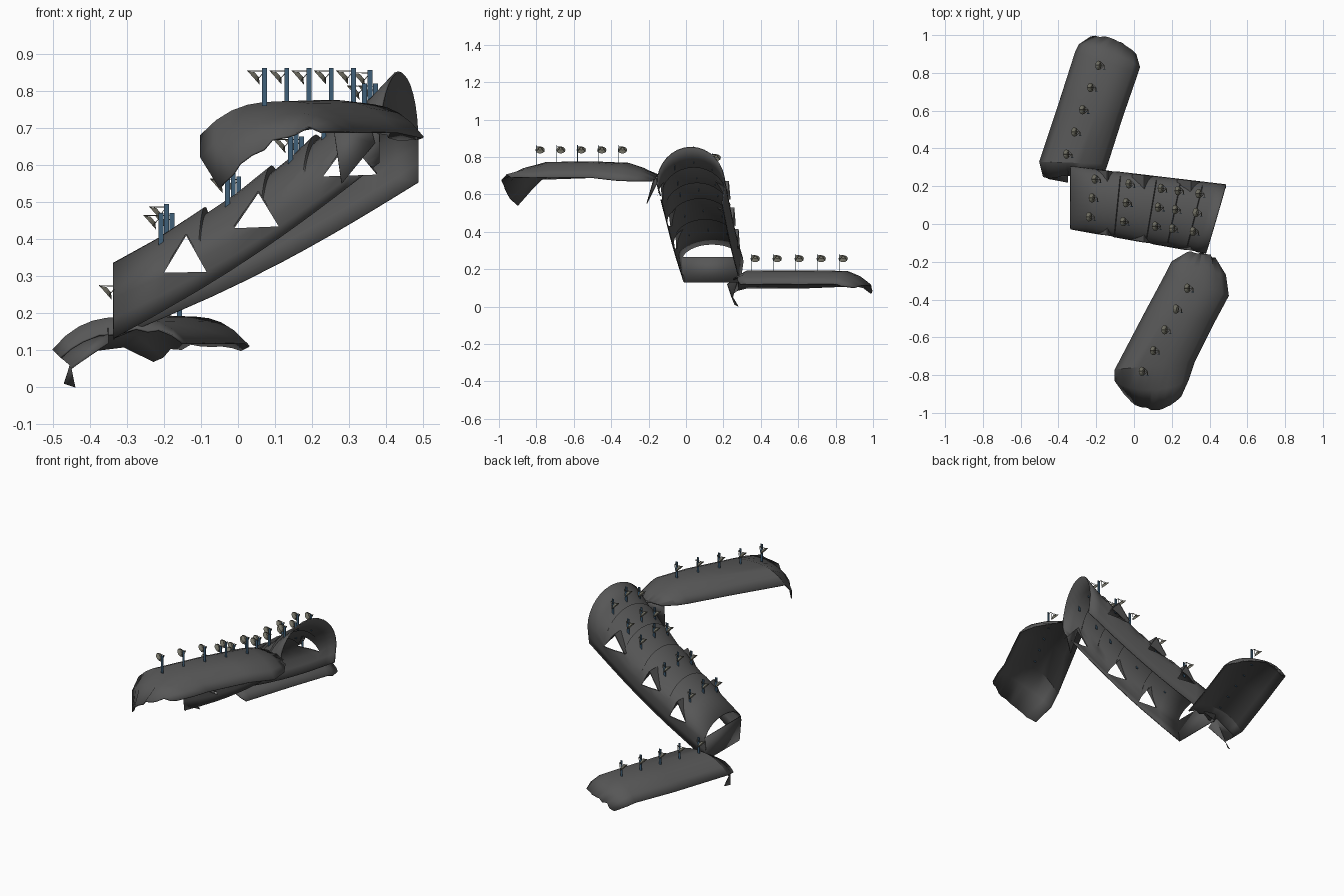
import bpy, bmesh, math, random
from mathutils import Vector, Matrix

if "Cube" in bpy.data.objects:
    bpy.data.objects.remove(bpy.data.objects["Cube"])

random.seed(4)


def material(name, rgb):
    m = bpy.data.materials.new(name)
    m.diffuse_color = (*rgb, 1)
    m.use_nodes = True
    m.node_tree.nodes["Principled BSDF"].inputs["Base Color"].default_value = m.diffuse_color
    return m


dark = material("dark_shell", (.095, .095, .095))
blue = material("pole_blue", (.05, .115, .19))
olive = material("dish_olive", (.17, .165, .13))


def make(name, verts, faces, thick=0.0, smooth=True, mat=dark):
    me = bpy.data.meshes.new(name)
    me.from_pydata([tuple(v) for v in verts], [], faces)
    bm = bmesh.new()
    bm.from_mesh(me)
    bmesh.ops.recalc_face_normals(bm, faces=bm.faces)
    bm.to_mesh(me)
    bm.free()
    ob = bpy.data.objects.new(name, me)
    bpy.context.collection.objects.link(ob)
    me.materials.append(mat)
    if smooth:
        bpy.ops.object.select_all(action='DESELECT')
        ob.select_set(True)
        bpy.context.view_layer.objects.active = ob
        bpy.ops.object.shade_smooth_by_angle(angle=math.radians(30))
    if thick:
        m = ob.modifiers.new("thickness", 'SOLIDIFY')
        m.thickness = thick
        m.offset = 0
    return ob


def loft(name, rows, thick):
    n = len(rows[0])
    faces = [(i * n + j, i * n + j + 1, (i + 1) * n + j + 1, (i + 1) * n + j)
             for i in range(len(rows) - 1) for j in range(n - 1)]
    return make(name, [p for r in rows for p in r], faces, thick)


# Platform canopies: each row = left point, crown height, right point, outward bow in y
def canopy(name, rows, seg=10):
    out = []
    for i, (l, crown, r, bow) in enumerate(rows):
        l, r = Vector(l), Vector(r)
        row = []
        for j in range(seg + 1):
            f = j / seg
            p = l.lerp(r, f)
            b = 1 - abs(2 * f - 1) ** 2.7
            p.z += b * (crown - (l.z + r.z) / 2)
            p.y += b * bow
            # ragged ends
            if i in (0, len(rows) - 1) and 0 < j < seg:
                p += Vector([random.uniform(-.008, .008) for _ in range(3)])
            row.append(p)
        out.append(row)
    loft(name, out, 0.006)


canopy("lower_canopy", [
    ((-.48, .25, .08), .15, (-.15, .29, .12), -.01),
    ((-.50, .33, .10), .188, (-.14, .32, .12), 0),
    ((-.39, .66, .10), .19, (-.06, .57, .12), 0),
    ((-.31, .91, .11), .188, (.02, .80, .12), 0),
    ((-.29, .95, .10), .165, (.03, .83, .11), .02),
    ((-.23, .99, .07), .115, (.01, .90, .10), .03)])
canopy("upper_canopy", [
    ((-.05, -.90, .54), .665, (.25, -.91, .69), -.075),
    ((-.10, -.83, .62), .73, (.29, -.82, .69), -.05),
    ((-.10, -.77, .68), .77, (.32, -.73, .69), 0),
    ((.05, -.485, .69), .774, (.43, -.51, .69), 0),
    ((.17, -.26, .695), .765, (.50, -.38, .675), 0),
    ((.20, -.20, .70), .735, (.485, -.27, .67), 0),
    ((.27, -.165, .69), .70, (.43, -.18, .67), .02)])

# Loose hanging flaps at the canopy corners
make("lower_flap", [(-.49, .28, .09), (-.455, .24, .06), (-.47, .26, .01), (-.44, .28, 0),
                    (-.45, .25, .05), (-.35, .22, .12), (-.35, .28, .16)],
     [(0, 1, 4, 5, 6), (1, 2, 3, 4)], 0.003)
make("upper_flap", [(.26, -.17, .69), (.28, -.21, .55), (.37, -.155, .66), (.36, -.16, .70)],
     [(0, 1, 2), (0, 2, 3)], 0.004)

# Sloping vaulted tunnel
HALF = 0.165


def tparam(x):
    return min(1, max(0, (x + .34) / .8))


def spot(x, d):
    t = tparam(x)
    return x + d * .33 * t, .14 - .147 * (x + .34) + d * (1 + .1 * t)


def heights(x, d):
    t = tparam(x)
    sag = .035 * math.sin(math.pi * t)
    base = .13 + .52 * (x + .34) - sag * .8 + (.08 * t if d < 0 else .025 * t)
    spring = .24 + .54 * (x + .34) - sag
    crown = .34 + .65 * (x + .34) - sag
    return base, spring, crown


def roof_z(x, d):
    _, s, c = heights(x, d)
    return s + (c - s) * math.sqrt(max(0, 1 - (d / HALF) ** 2))


def section(x, lift):
    pts = []
    arc = 16
    for k in range(-2, arc + 3):
        a = math.pi * min(arc, max(0, k)) / arc
        d = -HALF * math.cos(a)
        base, s, c = heights(x, d)
        px, py = spot(x, d)
        if k < 0 or k > arc:
            out = (-k if k < 0 else k - arc) / 2
            z = s + (base - s) * out
            py -= math.copysign(.015 * out, d)
        else:
            z = s + (c - s + lift) * math.sin(a)
        pts.append((px, py, z))
    return pts


bays = [-.34, -.09, .09, .21, .32, .435]
rows = []
for a, b in zip(bays, bays[1:]):
    rows += [section(a + .004, -.008), section((a + b) / 2, -.004), section(b, .012)]
tunnel = loft("stair_tunnel", rows, 0.006)

# Low end panel under the arched opening
make("end_panel", [(-.336, -.01, .13), (-.336, .29, .13), (-.336, .305, .265), (-.336, -.025, .265)],
     [(0, 1, 2, 3)], 0.005)

# Triangular window openings cut through both walls
windows = [((-.20, .31), (-.14, .41), (-.085, .312)),
           ((-.01, .43), (.055, .525), (.11, .435)),
           ((.23, .57), (.30, .665), (.375, .575))]
cv, cf = [], []
for tri in windows:
    o = len(cv)
    cv += [(x, y, z) for y in (-.4, .5) for x, z in tri]
    cf += [(o, o + 1, o + 2), (o + 5, o + 4, o + 3)]
    cf += [(o + i, o + 3 + i, o + 3 + (i + 1) % 3, o + (i + 1) % 3) for i in range(3)]
cutter = make("window_cutter", cv, cf, smooth=False)
cutter.hide_render = True
cutter.display_type = 'WIRE'
cut = tunnel.modifiers.new("windows", 'BOOLEAN')
cut.operation = 'DIFFERENCE'
cut.solver = 'EXACT'
cut.object = cutter

# Gabled dormer roofs from the wall plane back to the vault, over each window
gv, gf = [], []
for tri in windows:
    for side in (-1, 1):
        for (xa, za), (xb, zb) in zip(tri, tri[1:]):
            for i in range(6):
                x, z = xa + (xb - xa) * i / 5, za + (zb - za) * i / 5 + .004
                ux = x - side * HALF * .33 * tparam(x)
                _, s, c = heights(ux, side)
                f = min(1, max(0, (z - s) / (c - s)))
                inner = side * HALF * math.sqrt(1 - f * f)
                o = len(gv)
                gv += [(x, spot(ux, side * HALF)[1], z), (x, spot(ux, inner)[1], z)]
                if i:
                    gf.append((o - 2, o - 1, o + 1, o))
make("window_dormers", gv, gf, 0.004, smooth=False)


# Lamps: blue blade pole, open dish and thin wire struts
def bar(bm, a, b, r=.0012):
    a, b = Vector(a), Vector(b)
    q = (b - a).to_track_quat('Z', 'Y').to_matrix().to_4x4()
    bmesh.ops.create_cone(bm, cap_ends=True, segments=4, radius1=r, radius2=r,
                          depth=(b - a).length, matrix=Matrix.Translation((a + b) / 2) @ q)


poles, lamps = bmesh.new(), bmesh.new()


def lamp(x, y, z, h=.095):
    px, py, top = x + .022, y - .02, z + h
    bmesh.ops.create_cube(poles, size=1, matrix=Matrix.Translation((px, py, z + h / 2 - .004))
                          @ Matrix.Diagonal((.013, .003, h + .008, 1)))
    axis = Vector((-.75, 0, -.66)).normalized()
    c = Vector((x - .004, y, top - .022))
    q = axis.to_track_quat('Z', 'Y').to_matrix().to_4x4()
    bmesh.ops.create_cone(lamps, cap_ends=False, segments=12, radius1=.010, radius2=.025,
                          depth=.012, matrix=Matrix.Translation(c) @ q)
    bmesh.ops.create_circle(lamps, cap_ends=True, segments=12, radius=.010,
                            matrix=Matrix.Translation(c - axis * .006) @ q)
    hub = Vector((px, y, top - .008))
    for k in range(3):
        a = math.pi / 2 + k * math.tau / 3
        rim = c + axis * .006 + q.to_3x3() @ Vector((.025 * math.cos(a), .025 * math.sin(a), 0))
        bar(lamps, rim, hub)
    bar(lamps, hub, (px, py, top - .008), .002)


for i in range(5):
    lamp(.05 + .06 * i, -.78 + .11 * i, .768)
    lamp(-.35 + .0425 * i, .37 + .1175 * i, .187)
for x in (-.215, -.035, .135, .225, .335):
    for d in (-.1, 0, .1):
        lx, ly = x + d * .15, .118 - .14 * (x + .215) + d + .02
        lamp(lx, ly, roof_z(x + .02, d) - .005, .085)
for name, bm, mat in (("lamp_poles", poles, blue), ("lamp_dishes", lamps, olive)):
    me = bpy.data.meshes.new(name)
    bm.to_mesh(me)
    bm.free()
    me.materials.append(mat)
    bpy.context.collection.objects.link(bpy.data.objects.new(name, me))
